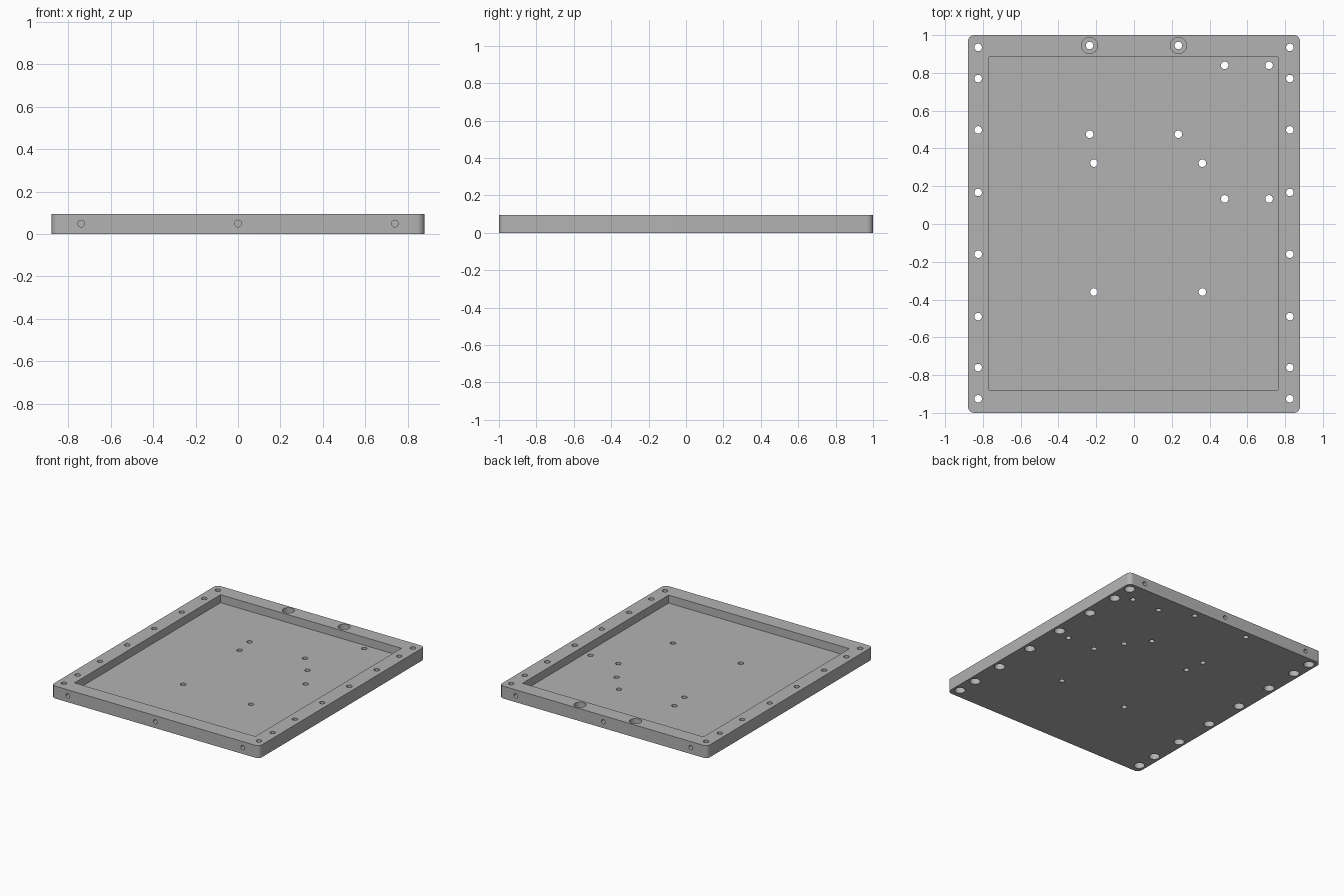
import bpy, bmesh, math
from mathutils import Matrix, Vector

if "Cube" in bpy.data.objects:
    bpy.data.objects.remove(bpy.data.objects["Cube"], do_unlink=True)

HALF_X, HALF_Y, HEIGHT = 0.88, 1.0, 0.095
FLOOR = 0.034

grey = bpy.data.materials.new("plain_grey")
grey.use_nodes = True
colour = (0.45, 0.45, 0.45, 1)
grey.diffuse_color = colour
grey.node_tree.nodes["Principled BSDF"].inputs["Base Color"].default_value = colour


def add_box(bm, low, high):
    low, high = Vector(low), Vector(high)
    size = high - low
    matrix = Matrix.Translation((low + high) / 2) @ Matrix.Diagonal((*size, 1))
    bmesh.ops.create_cube(bm, size=1, matrix=matrix)


def add_cylinder(bm, start, end, radius, sides=24):
    start, end = Vector(start), Vector(end)
    axis = end - start
    turn = axis.to_track_quat("Z", "Y").to_matrix().to_4x4()
    bmesh.ops.create_cone(bm, cap_ends=True, segments=sides, radius1=radius, radius2=radius,
                          depth=axis.length, matrix=Matrix.Translation((start + end) / 2) @ turn)


def make_object(name, bm):
    mesh = bpy.data.meshes.new(name)
    bm.to_mesh(mesh)
    bm.free()
    mesh.materials.append(grey)
    obj = bpy.data.objects.new(name, mesh)
    bpy.context.collection.objects.link(obj)
    return obj


def cut(target, name, bm):
    cutter = make_object(name, bm)
    cutter.hide_render = True
    mod = target.modifiers.new(name, "BOOLEAN")
    mod.operation, mod.solver, mod.object = "DIFFERENCE", "EXACT", cutter
    bpy.context.view_layer.objects.active = target
    bpy.ops.object.modifier_apply(modifier=name)
    bpy.data.objects.remove(cutter, do_unlink=True)


# Plate with rounded vertical corners
bm = bmesh.new()
add_box(bm, (-HALF_X, -HALF_Y, 0), (HALF_X, HALF_Y, HEIGHT))
corners = [e for e in bm.edges if abs(e.verts[0].co.z - e.verts[1].co.z) > 0.01]
bmesh.ops.bevel(bm, geom=corners, offset=0.035, segments=8, profile=0.5, affect="EDGES")
plate = make_object("tray_plate", bm)

# Shallow rectangular pocket
bm = bmesh.new()
add_box(bm, (-0.767, -0.88, FLOOR), (0.763, 0.885, HEIGHT + 0.1))
cut(plate, "pocket_cutter", bm)

# Through holes along the side rims, back rim and pocket floor
rim = [(side * 0.825, y) for side in (-1, 1)
       for y in (0.935, 0.77, 0.498, 0.167, -0.16, -0.49, -0.76, -0.925)]
back_rim = [(-0.235, 0.945), (0.235, 0.945)]
floor_holes = [(x, 0.475) for x in (-0.235, 0.235)]
floor_holes += [(x, y) for x in (-0.212, 0.362) for y in (0.322, -0.36)]
floor_holes += [(x, y) for x in (0.48, 0.715) for y in (0.84, 0.133)]
bm = bmesh.new()
for x, y in rim + back_rim + floor_holes:
    add_cylinder(bm, (x, y, -0.1), (x, y, HEIGHT + 0.1), 0.02)
cut(plate, "through_hole_cutter", bm)

# Wide recesses: below the side rims, above the back rim
bm = bmesh.new()
for x, y in rim:
    add_cylinder(bm, (x, y, -0.1), (x, y, 0.05), 0.038)
for x, y in back_rim:
    add_cylinder(bm, (x, y, 0.045), (x, y, HEIGHT + 0.1), 0.043)
cut(plate, "recess_cutter", bm)

# Blind holes in the front and back edges
bm = bmesh.new()
for side in (-1, 1):
    for x in (-0.74, 0, 0.74):
        add_cylinder(bm, (x, side * 1.1, 0.049), (x, side * 0.92, 0.049), 0.016, 16)
cut(plate, "edge_hole_cutter", bm)

# Smooth round walls, crisp edges
bpy.ops.object.select_all(action="DESELECT")
plate.select_set(True)
bpy.context.view_layer.objects.active = plate
bpy.ops.object.shade_smooth_by_angle(angle=math.radians(30))
